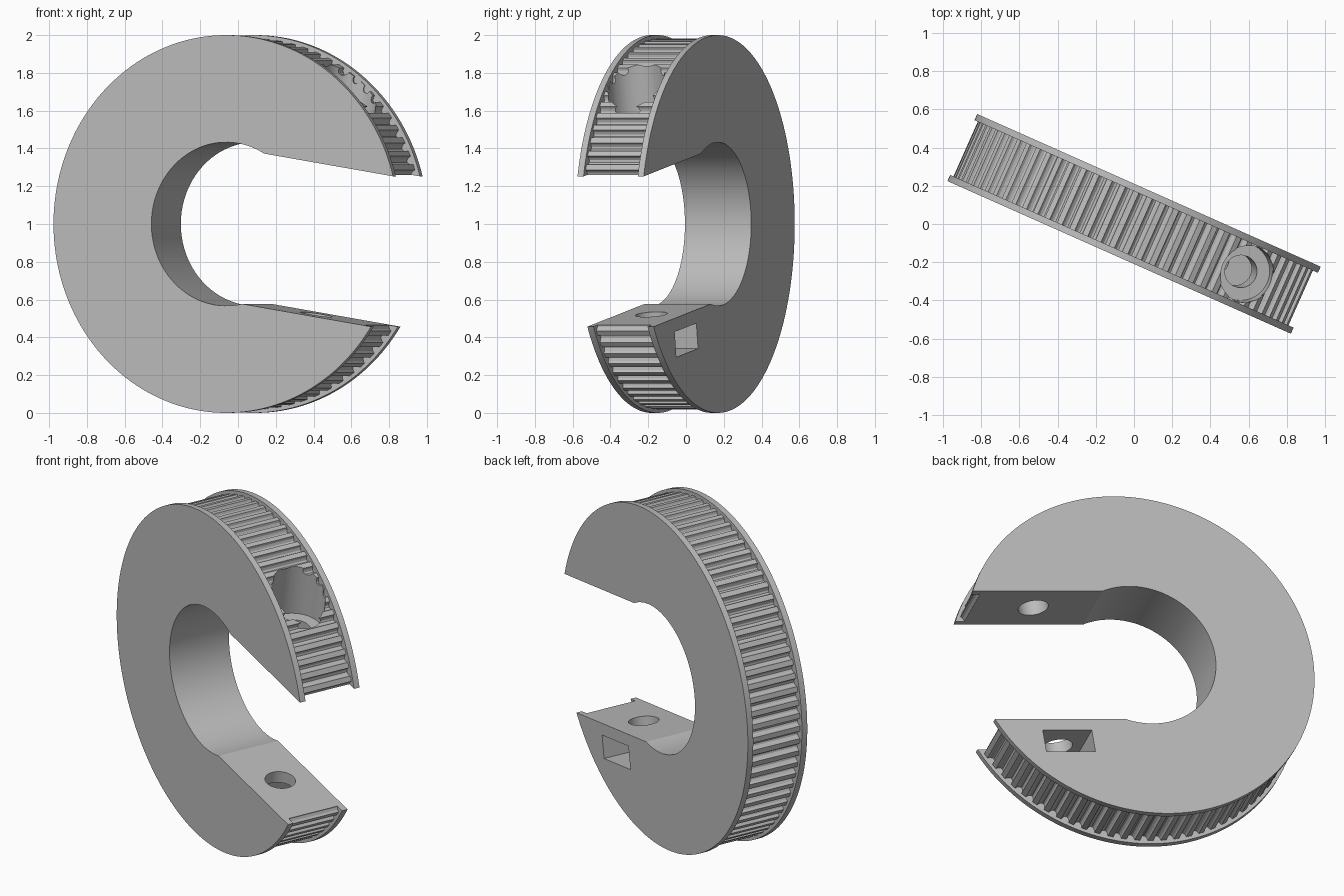
import bpy, bmesh, math
from mathutils import Matrix

if "Cube" in bpy.data.objects:
    bpy.data.objects.remove(bpy.data.objects["Cube"])

# Local frame: x along the slot, y along the axle, z across the slot
TEETH, R_FLANGE, R_TEETH = 80, 1.0, 0.981
HALF_W, FLANGE_T = 0.192, 0.035

grey = bpy.data.materials.new("plain_grey")
grey.diffuse_color = (0.5, 0.5, 0.5, 1)
grey.use_nodes = True
grey.node_tree.nodes["Principled BSDF"].inputs["Base Color"].default_value = grey.diffuse_color


def prism(name, outline, y0, y1):
    """Extrude a closed (x, z) outline from y0 to y1."""
    bm = bmesh.new()
    face = bm.faces.new([bm.verts.new((x, y0, z)) for x, z in outline])
    ext = bmesh.ops.extrude_face_region(bm, geom=[face])
    moved = [g for g in ext["geom"] if isinstance(g, bmesh.types.BMVert)]
    bmesh.ops.translate(bm, verts=moved, vec=(0, y1 - y0, 0))
    bmesh.ops.recalc_face_normals(bm, faces=bm.faces)
    me = bpy.data.meshes.new(name)
    bm.to_mesh(me)
    bm.free()
    me.materials.append(grey)
    ob = bpy.data.objects.new(name, me)
    bpy.context.collection.objects.link(ob)
    return ob


def circle(r, n):
    return [(r * math.cos(2 * math.pi * i / n), r * math.sin(2 * math.pi * i / n))
            for i in range(n)]


def rect(x0, x1, z0, z1):
    return [(x0, z0), (x1, z0), (x1, z1), (x0, z1)]


def upright_cylinder(name, r, x, z0, z1):
    ob = prism(name, circle(r, 48), z0, z1)
    # turn the y axis into z, then shift along the slot
    ob.data.transform(Matrix.Translation((x, 0, 0)) @ Matrix.Rotation(math.pi / 2, 4, 'X'))
    return ob


def combine(target, other, op):
    mod = target.modifiers.new(op, 'BOOLEAN')
    mod.operation, mod.object, mod.solver = op, other, 'EXACT'
    bpy.context.view_layer.objects.active = target
    bpy.ops.object.modifier_apply(modifier=mod.name)
    bpy.data.objects.remove(other)


# Toothed rim: rounded belt grooves around a disc
groove = [(-0.0235, 0), (-0.020, 0.014), (-0.011, 0.026), (0, 0.030),
          (0.011, 0.026), (0.020, 0.014), (0.0235, 0)]
outline = []
for i in range(TEETH):
    a = 2 * math.pi * (i + 0.5) / TEETH
    for off, depth in groove:
        r = R_TEETH - depth
        outline.append((r * math.cos(a + off), r * math.sin(a + off)))
pulley = prism("split_belt_pulley", outline, -HALF_W + 0.015, HALF_W - 0.015)

# Flanges on both sides
for s in (-1, 1):
    flange = prism("flange", circle(R_FLANGE, 180), s * (HALF_W - FLANGE_T), s * HALF_W)
    combine(pulley, flange, 'UNION')

# Centre bore, mouth slot and nut pocket open to the back
combine(pulley, prism("bore", circle(0.433, 96), -0.5, 0.5), 'DIFFERENCE')
combine(pulley, prism("mouth", rect(0.02, 1.3, -0.403, 0.403), -0.5, 0.5), 'DIFFERENCE')
combine(pulley, prism("nut_pocket", rect(0.362, 0.648, -0.61, -0.474), -0.14, 0.5), 'DIFFERENCE')

# Clamp screw hole through both arms, with a counterbore for the head
# (the rotation sends y to +z)
combine(pulley, upright_cylinder("screw_hole", 0.085, 0.507, -0.67, 1.2), 'DIFFERENCE')
combine(pulley, upright_cylinder("counterbore", 0.152, 0.507, 0.60, 1.2), 'DIFFERENCE')

# Stand the pulley up, tilt the mouth and turn it
pulley.data.transform(Matrix.Translation((0.015, -0.006, 1.0))
                      @ Matrix.Rotation(math.radians(-23.96), 4, 'Z')
                      @ Matrix.Rotation(math.radians(9.15), 4, 'Y'))
pulley.select_set(True)
bpy.context.view_layer.objects.active = pulley
bpy.ops.object.shade_smooth_by_angle(angle=math.radians(20))
